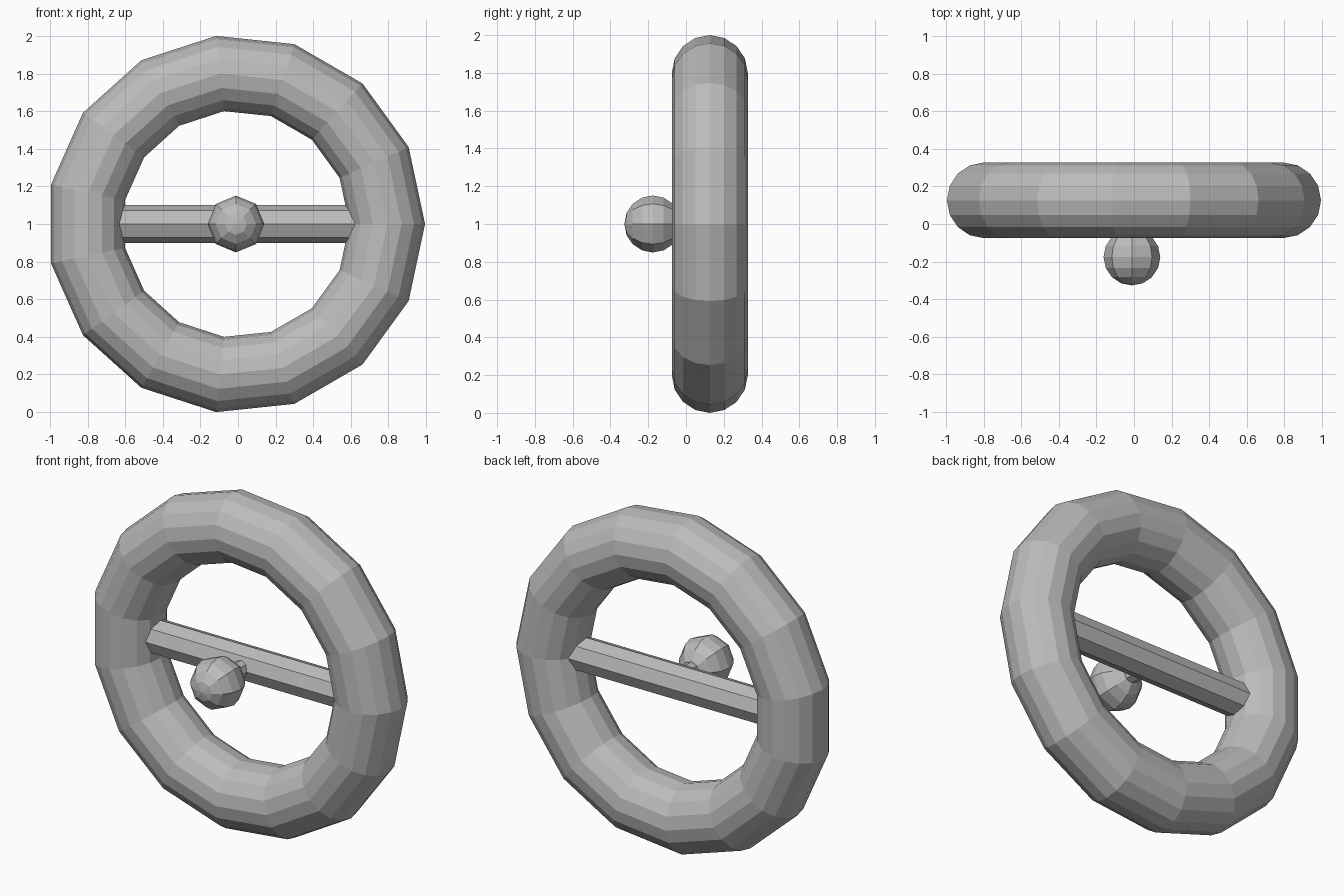
import bpy
import bmesh
from math import cos, sin, pi, tau
from mathutils import Matrix, Vector

cube = bpy.data.objects.get("Cube")
if cube:
    bpy.data.objects.remove(cube, do_unlink=True)

S = 1.0055                      # overall scale
CX, RING_Y, CZ = -0.011, 0.126, 1.0
KNOB_Y = RING_Y - 0.3 * S

grey = bpy.data.materials.new("plain grey")
grey.use_nodes = True
colour = (0.5, 0.5, 0.5, 1.0)
grey.diffuse_color = colour
grey.node_tree.nodes["Principled BSDF"].inputs["Base Color"].default_value = colour


def add_part(name, bm, location):
    bmesh.ops.recalc_face_normals(bm, faces=bm.faces)
    mesh = bpy.data.meshes.new(name)
    bm.to_mesh(mesh)
    bm.free()
    mesh.materials.append(grey)
    obj = bpy.data.objects.new(name, mesh)
    obj.location = location
    bpy.context.collection.objects.link(obj)
    return obj


def torus(major, minor, segments, sides):
    """Faceted ring standing in the XZ plane."""
    bm = bmesh.new()
    loops = []
    for i in range(segments):
        a = tau * i / segments
        loop = []
        for j in range(sides):
            b = tau * j / sides
            r = major + minor * cos(b)
            loop.append(bm.verts.new((r * cos(a), minor * sin(b), r * sin(a))))
        loops.append(loop)
    for i in range(segments):
        here, after = loops[i], loops[(i + 1) % segments]
        for j in range(sides):
            k = (j + 1) % sides
            bm.faces.new((here[j], after[j], after[k], here[k]))
    return bm


def rod(radius_start, radius_end, length, axis):
    """Eight-sided rod centred on the origin along an axis."""
    bm = bmesh.new()
    turn = Vector((0, 0, 1)).rotation_difference(Vector(axis)).to_matrix().to_4x4()
    bmesh.ops.create_cone(bm, cap_ends=True, segments=8, radius1=radius_start,
                          radius2=radius_end, depth=length, matrix=turn)
    return bm


# Round ring
add_part("ring", torus(0.8 * S, 0.2 * S, 15, 16), (CX, RING_Y, CZ))

# Crossbar, with its ends buried in the ring
add_part("crossbar", rod(0.1 * S, 0.1 * S, 1.5 * S, (1, 0, 0)), (CX, RING_Y, CZ))

# Short neck between crossbar and knob
neck_length = RING_Y - KNOB_Y
add_part("knob_neck", rod(0.05 * S, 0.05 * S, neck_length, (0, 1, 0)),
         (CX, (RING_Y + KNOB_Y) / 2, CZ))

# Round knob with its pole facing forwards
bm = bmesh.new()
bmesh.ops.create_uvsphere(bm, u_segments=8, v_segments=8, radius=0.15 * S,
                          matrix=Matrix.Rotation(pi / 2, 4, "X"))
add_part("knob", bm, (CX, KNOB_Y, CZ))
